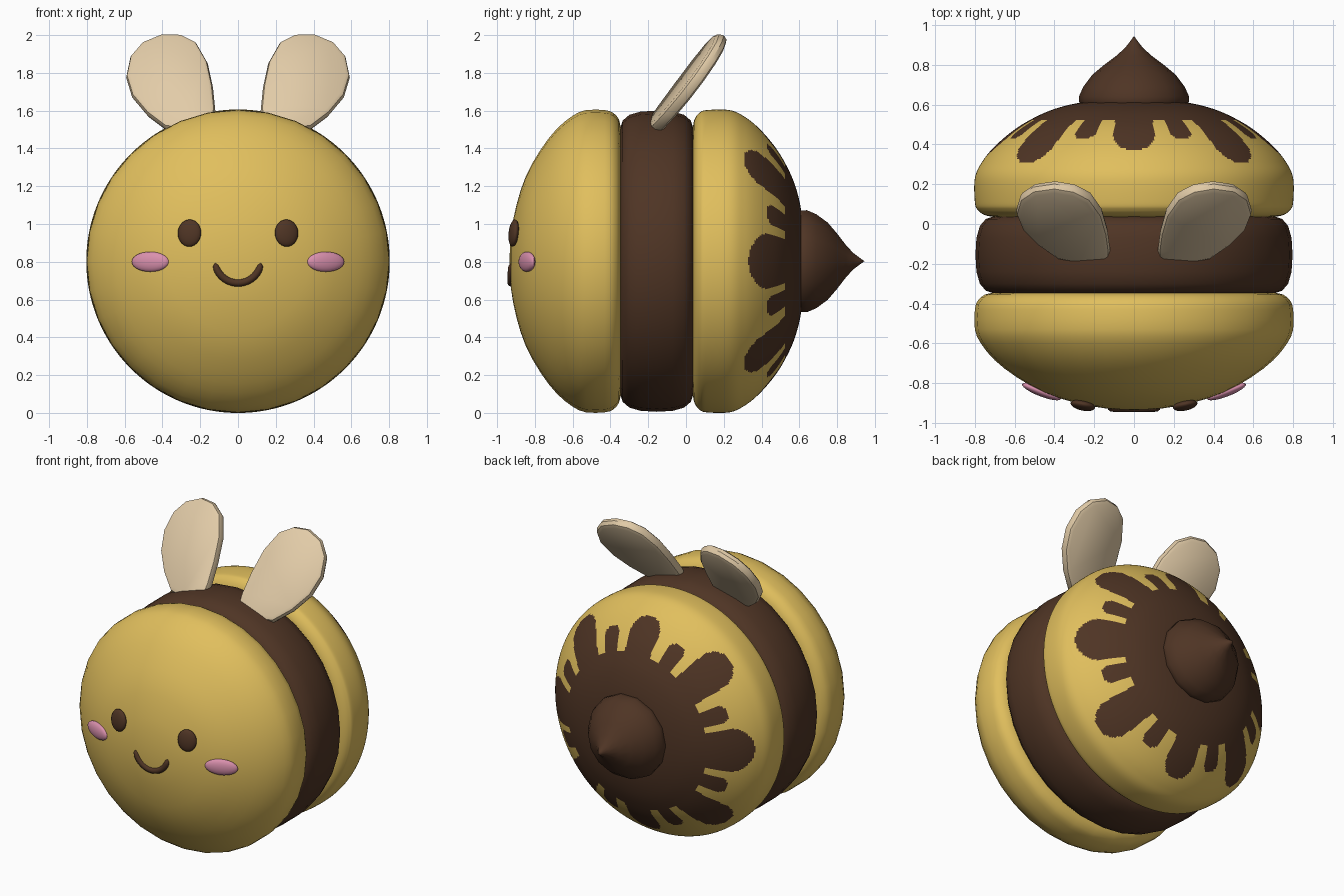
import bpy, bmesh, math
from mathutils import Vector, Matrix

if "Cube" in bpy.data.objects:
    bpy.data.objects.remove(bpy.data.objects["Cube"])

CZ = 0.803  # height of the body axis


def material(name, rgb):
    m = bpy.data.materials.new(name)
    m.diffuse_color = (*rgb, 1)
    m.use_nodes = True
    m.node_tree.nodes["Principled BSDF"].inputs["Base Color"].default_value = m.diffuse_color
    return m


YELLOW = material("honey_yellow", (0.75, 0.52, 0.11))
BROWN = material("chocolate_brown", (0.078, 0.035, 0.018))
CREAM = material("wing_cream", (0.76, 0.60, 0.39))
PINK = material("cheek_pink", (0.70, 0.28, 0.42))


def finish(bm, name, mats):
    bmesh.ops.remove_doubles(bm, verts=bm.verts, dist=1e-5)
    bmesh.ops.recalc_face_normals(bm, faces=bm.faces)
    me = bpy.data.meshes.new(name)
    bm.to_mesh(me)
    bm.free()
    for m in mats:
        me.materials.append(m)
    ob = bpy.data.objects.new(name, me)
    bpy.context.collection.objects.link(ob)
    return ob


def smooth_profile(pts, n):
    """Catmull-Rom resampling, n steps per span."""
    p = [Vector(q) for q in pts]
    p = [2 * p[0] - p[1]] + p + [2 * p[-1] - p[-2]]
    out = []
    for a, b, c, d in zip(p, p[1:], p[2:], p[3:]):
        for k in range(n):
            t = k / n
            out.append(0.5 * (2 * b + (c - a) * t + (2 * a - 5 * b + 4 * c - d) * t * t
                              + (3 * b - a - 3 * c + d) * t ** 3))
    return out + [p[-2]]


def lathe(name, pts, seg, mats, rule=None):
    """Revolve (radius, y) points about the body axis."""
    bm = bmesh.new()
    rings = []
    for r, y in pts:
        r = max(r, 0)
        rings.append([bm.verts.new((r * math.cos(2 * math.pi * j / seg), y,
                                    CZ + r * math.sin(2 * math.pi * j / seg))) for j in range(seg)])
    s = 0
    for i in range(len(pts) - 1):
        step = (Vector(pts[i + 1]) - Vector(pts[i])).length
        mid_r = (pts[i][0] + pts[i + 1][0]) / 2
        for j in range(seg):
            k = (j + 1) % seg
            f = bm.faces.new((rings[i][j], rings[i][k], rings[i + 1][k], rings[i + 1][j]))
            if rule:
                f.material_index = rule(s + step / 2, mid_r, 2 * math.pi * (j + 0.5) / seg)
        s += step
    return finish(bm, name, mats)


# Drip icing: (angle, arc reach, neck half width, tip half width)
FINGERS = []
for deg in range(0, 360, 45):
    if deg % 180 == 0:
        FINGERS.append((deg, 0.84, 0.11, 0.15))
    elif deg % 90 == 0:
        FINGERS.append((deg, 0.79, 0.09, 0.105))
    else:
        FINGERS.append((deg, 0.87, 0.10, 0.12))
    FINGERS.append((deg + 23, 0.71, 0.045, 0.058))


def icing(s, r, ang):
    if s < 0.54:
        return 1
    for deg, reach, neck, tip in FINGERS:
        d = (ang - math.radians(deg) + math.pi) % (2 * math.pi) - math.pi
        s1 = reach - tip
        t = min(max((s - 0.5) / (s1 - 0.5), 0), 1)
        w = neck + (tip - neck) * t
        if math.hypot(max(s - s1, 0), r * d) < w:
            return 1
    return 0


# Body: head, middle band, iced rear
head = [(0, -.935), (.15, -.926), (.3, -.897), (.45, -.848), (.59, -.77), (.7, -.685), (.77, -.6),
        (.8, -.53), (.8, -.43), (.785, -.385), (.75, -.355), (.70, -.345)]
lathe("head", smooth_profile(head, 2) + [Vector((0, -.345))], 32, [YELLOW])

band = [(.70, -.35), (.745, -.335), (.775, -.30), (.792, -.24), (.797, -.155),
        (.792, -.07), (.775, -.01), (.745, .025), (.70, .04)]
lathe("middle_band", [(0, -.35)] + band + [(0, .04)], 32, [BROWN])

rear = [(0, .625), (.15, .62), (.28, .608), (.4, .578), (.5, .535), (.6, .475), (.7, .39), (.765, .31),
        (.8, .23), (.8, .11), (.785, .07), (.75, .045), (.70, .035)]
lathe("iced_rear", smooth_profile(rear, 9) + [Vector((0, .035))], 448, [YELLOW, BROWN], icing)

# Stinger
sting = [(0, .58), (.26, .58), (.275, .61), (.277, .64), (.255, .69), (.21, .75), (.15, .80),
         (.09, .845), (.045, .885), (.018, .92), (0, .945)]
lathe("stinger", sting, 14, [BROWN])


# Wings: thin leaning plates with a rounded rim
OUTLINE = [(.13, 1.5), (.12, 1.6), (.132, 1.72), (.16, 1.85), (.22, 1.955), (.30, 1.995), (.40, 1.998),
           (.505, 1.955), (.57, 1.88), (.592, 1.775), (.56, 1.67), (.48, 1.575), (.38, 1.50), (.26, 1.49)]


def wing(name, side):
    bm = bmesh.new()
    mid = Vector((.34, 1.75))
    n = Vector((-.15, 1, -.72)).normalized()
    rings = []
    for scale, off in [(.90, -.034), (.97, -.024), (1, 0), (.97, .024), (.90, .034)]:
        ring = []
        for p in OUTLINE:
            x, z = mid + (Vector(p) - mid) * scale
            q = Vector((x, .015 + .72 * (z - 1.75) + .15 * (x - .35), z)) + n * off
            ring.append(bm.verts.new((q.x * side, q.y, q.z)))
        rings.append(ring)
    for a, b in zip(rings, rings[1:]):
        for j in range(len(a)):
            k = (j + 1) % len(a)
            bm.faces.new((a[j], a[k], b[k], b[j]))
    bm.faces.new(rings[0])
    bm.faces.new(rings[-1])
    finish(bm, name, [CREAM])


def blob(name, loc, size, turn, tilt, mat):
    """Flattened ellipsoid lying on the face."""
    bm = bmesh.new()
    bmesh.ops.create_uvsphere(bm, u_segments=24, v_segments=14, radius=1)
    m = (Matrix.Translation(loc) @ Matrix.Rotation(turn, 4, 'Z') @ Matrix.Rotation(tilt, 4, 'X')
         @ Matrix.Diagonal((*size, 1)))
    bmesh.ops.transform(bm, matrix=m, verts=bm.verts)
    finish(bm, name, [mat])


# Wings, eyes and cheeks on both sides
for side, label in ((1, "right"), (-1, "left")):
    wing(label + "_wing", side)
    blob(label + "_eye", (.257 * side, -.912, .952), (.063, .025, .072), .2 * side, -.1, BROWN)
    blob(label + "_cheek", (.465 * side, -.842, .80), (.105, .025, .053), .37 * side, 0, PINK)

# Smile: bent tube with rounded ends
bm = bmesh.new()
N, S = 24, 10
rings = []
for i in range(N + 1):
    a = math.radians(188 + 164 * i / N)
    rad = .02 * math.sqrt(max(1 - abs(2 * i / N - 1) ** 10, 0.02))
    ring = []
    for j in range(S):
        b = 2 * math.pi * j / S
        R = .122 + rad * math.cos(b)
        ring.append(bm.verts.new((R * math.cos(a), -.925 + rad * math.sin(b), .81 + R * math.sin(a))))
    rings.append(ring)
for a, b in zip(rings, rings[1:]):
    for j in range(S):
        k = (j + 1) % S
        bm.faces.new((a[j], a[k], b[k], b[j]))
bm.faces.new(rings[0])
bm.faces.new(rings[-1])
finish(bm, "smile", [BROWN])

# Smooth shading
bpy.ops.object.select_all(action='SELECT')
bpy.context.view_layer.objects.active = bpy.data.objects["head"]
bpy.ops.object.shade_smooth_by_angle(angle=math.radians(40))
